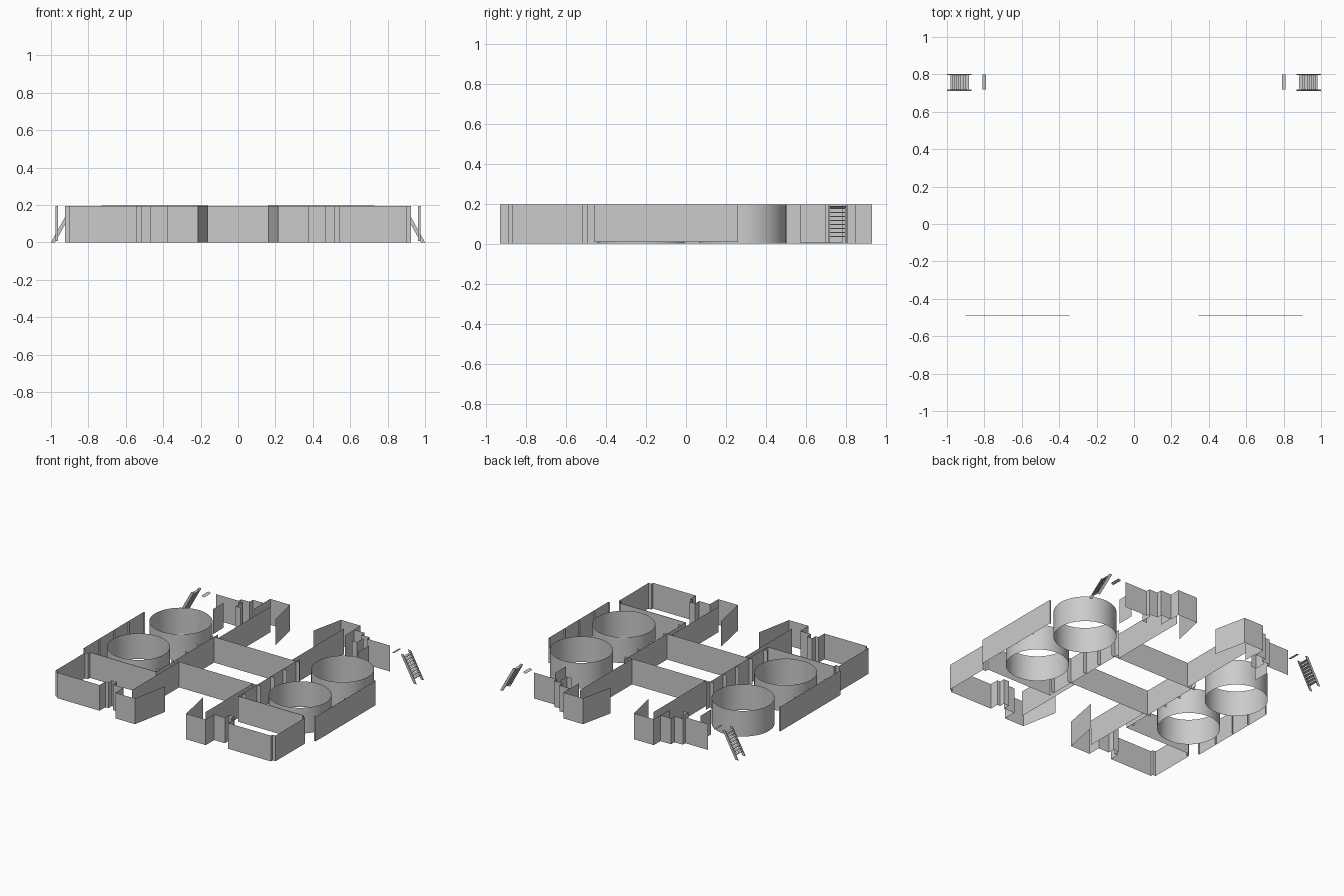
import bpy, bmesh, math

if "Cube" in bpy.data.objects:
    bpy.data.objects.remove(bpy.data.objects["Cube"])

H = 0.195


def finish(name, bm, mirror=True):
    me = bpy.data.meshes.new(name)
    bm.to_mesh(me)
    bm.free()
    ob = bpy.data.objects.new(name, me)
    bpy.context.collection.objects.link(ob)
    if mirror:
        ob.modifiers.new("mirror", 'MIRROR').use_axis[0] = True
    return ob


def strip(bm, pts, z0=0.0, z1=H):
    """Thin vertical sheet following a plan polyline."""
    low = [bm.verts.new((x, y, z0)) for x, y in pts]
    top = [bm.verts.new((x, y, z1)) for x, y in pts]
    for i in range(len(pts) - 1):
        bm.faces.new((low[i], low[i + 1], top[i + 1], top[i]))


def wall(name, *lines, z0=0.0, z1=H, mirror=True):
    bm = bmesh.new()
    for pts in lines:
        strip(bm, pts, z0, z1)
    return finish(name, bm, mirror)


def quads(name, faces):
    bm = bmesh.new()
    for f in faces:
        bm.faces.new([bm.verts.new(p) for p in f])
    return finish(name, bm)


# front room: side wall, front wall, recess and entrance with slanted cheek
wall("front_room_wall",
     [(0.345, -0.49), (0.90, -0.49), (0.90, -0.515), (0.925, -0.515),
      (0.925, -0.87), (0.90, -0.87), (0.90, -0.89), (0.54, -0.89),
      (0.54, -0.82), (0.515, -0.82), (0.515, -0.78), (0.47, -0.78),
      (0.47, -0.83), (0.38, -0.83), (0.38, -0.93), (0.215, -0.93),
      (0.16, -0.65)])

# thin ledge along the room's rear wall
quads("room_ledge", [[(0.345, -0.492, H), (0.90, -0.492, H),
                      (0.90, -0.488, H), (0.345, -0.488, H)]])

# back outer wall with stepped entrance and slanted cheek
wall("back_outer_wall",
     [(0.73, 0.78), (0.54, 0.78), (0.54, 0.81), (0.47, 0.81),
      (0.47, 0.85), (0.38, 0.85), (0.38, 0.93), (0.215, 0.93), (0.16, 0.68)],
     z1=0.197)

# stubs behind the back wall
wall("back_stub_wall",
     [(0.61, 0.57), (0.61, 0.70)],
     [(0.51, 0.78), (0.51, 0.70), (0.47, 0.70)],
     [(0.38, 0.85), (0.38, 0.74)], z0=0.005)

# long inner walls at each end
wall("inner_long_wall",
     [(0.31, -0.83), (0.31, -0.265), (0.345, -0.265)],
     [(0.31, 0.83), (0.31, 0.205), (0.345, 0.205)])

# central gallery wall with short fins
fins = [[(0.345, y), (0.375, y)] for y in (-0.44, -0.265, -0.10, 0.05, 0.205)]
wall("gallery_wall", [(0.345, -0.49), (0.345, 0.25)], *fins)

# two cross walls through the middle
for n, y in (("front", -0.265), ("back", 0.205)):
    wall(n + "_cross_wall", [(-0.345, y), (0.345, y)], mirror=False)

# outer side panels with narrow ribs
ribs = [[(0.975, y), (0.963, y)] for y in (-0.46, -0.28, -0.10, 0.07, 0.26)]
wall("outer_side_panel", [(0.975, -0.46), (0.975, 0.26)], *ribs, z0=0.008)

# round open drums
for n, y in (("front", -0.225), ("back", 0.285)):
    ring = [(0.68 + 0.217 * math.cos(i * math.tau / 48),
             y + 0.217 * math.sin(i * math.tau / 48)) for i in range(49)]
    ob = wall(n + "_round_wall", ring)
    bm = bmesh.new()
    bm.from_mesh(ob.data)
    bmesh.ops.remove_doubles(bm, verts=bm.verts, dist=1e-4)
    for f in bm.faces:
        f.smooth = True
    bm.to_mesh(ob.data)
    bm.free()

# ladders: two leaning rails and flat treads
ya, yb = 0.715, 0.80
wide = 0.022
faces = []
for y in (ya, yb):
    for d in (-0.003, 0.003):
        faces.append([(1.0, y + d, 0), (1.0 - wide, y + d, 0),
                      (0.87, y + d, H), (0.87 + wide, y + d, H)])
    for s in (0, wide):
        faces.append([(1.0 - s, y - 0.003, 0), (1.0 - s, y + 0.003, 0),
                      (0.87 + wide - s, y + 0.003, H),
                      (0.87 + wide - s, y - 0.003, H)])
for i in range(8):
    z = 0.033 + i * 0.02
    x = 1.0 - 0.108 * z / H
    for dz in (0, 0.005):
        faces.append([(x, ya, z + dz), (x, yb, z + dz),
                      (x - wide, yb, z + dz), (x - wide, ya, z + dz)])
    for dx in (0, wide):
        faces.append([(x - dx, ya, z), (x - dx, yb, z),
                      (x - dx, yb, z + 0.005), (x - dx, ya, z + 0.005)])
quads("ladder", faces)

# small tilted landing by each ladder
quads("landing", [[(0.79, 0.72, 0.178 + d), (0.81, 0.72, 0.184 + d),
                   (0.81, 0.80, 0.184 + d), (0.79, 0.80, 0.178 + d)]
                  for d in (0, 0.004)])
